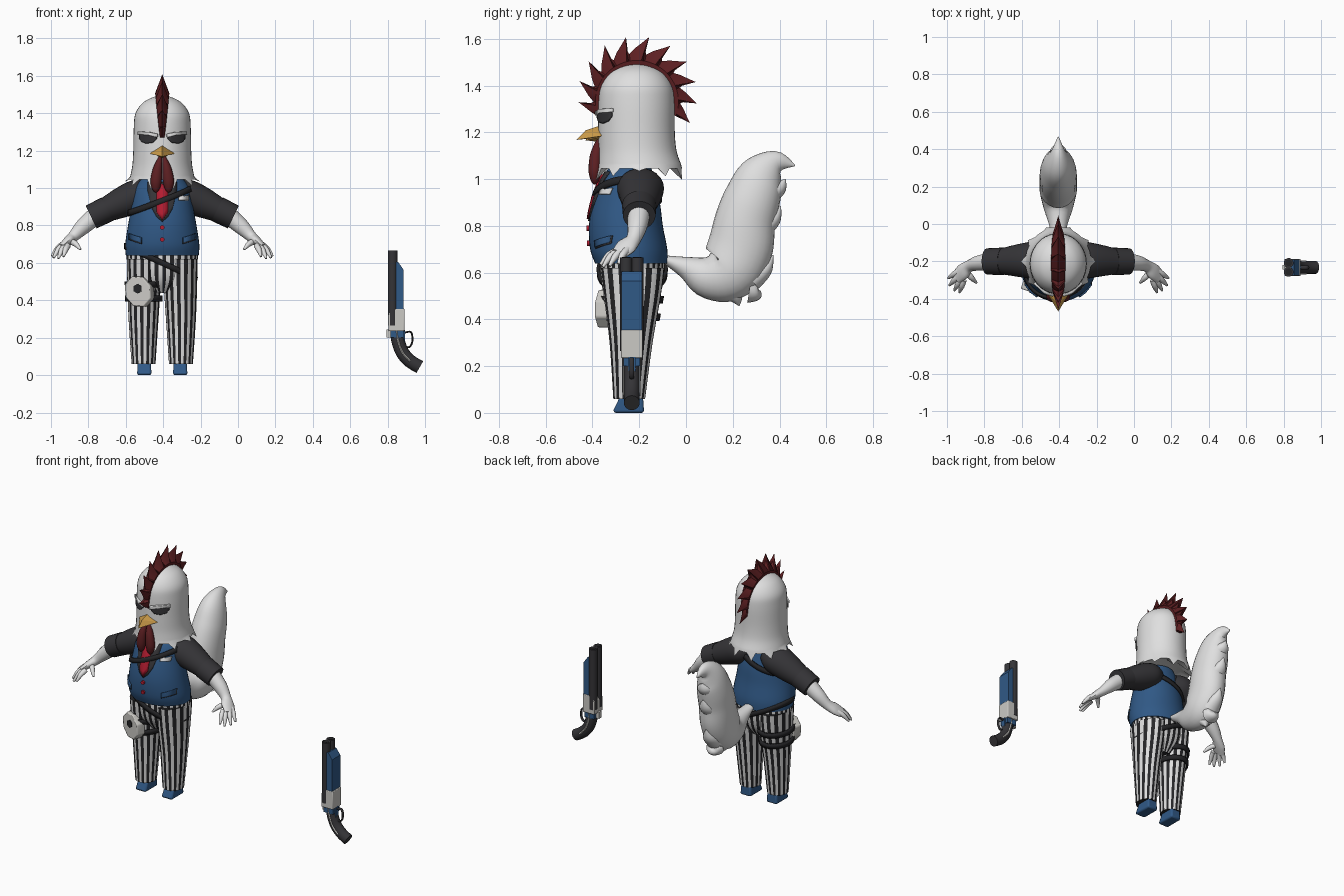
import bpy, bmesh
from math import sin, cos, pi, sqrt, radians
from mathutils import Vector, Matrix

cube = bpy.data.objects.get("Cube")
if cube:
    bpy.data.objects.remove(cube)


def material(name, *rgb):
    m = bpy.data.materials.new(name)
    m.use_nodes = True
    m.diffuse_color = (*rgb, 1)
    node = next(n for n in m.node_tree.nodes if n.type == 'BSDF_PRINCIPLED')
    node.inputs["Base Color"].default_value = (*rgb, 1)
    return m


WHITE = material("feather white", .74, .74, .74)
BLUE = material("vest blue", .03, .1, .24)
DARK = material("charcoal", .035, .034, .038)
BLACK = material("strap black", .018, .018, .02)
COMB = material("comb maroon", .11, .014, .016)
RED = material("tie red", .45, .012, .03)
GOLD = material("beak gold", .62, .34, .07)
CREAM = material("pale metal", .6, .59, .56)

origin = Vector((-.405, 0, 0))


def finish(name, bm, mats, solid=0, bevel=0, angle=.7):
    bmesh.ops.recalc_face_normals(bm, faces=bm.faces)
    mesh = bpy.data.meshes.new(name)
    bm.to_mesh(mesh)
    bm.free()
    for m in mats if isinstance(mats, list) else [mats]:
        mesh.materials.append(m)
    mesh.shade_smooth()
    mesh.set_sharp_from_angle(angle=angle)
    ob = bpy.data.objects.new(name, mesh)
    ob.location = origin
    bpy.context.collection.objects.link(ob)
    if solid:
        mod = ob.modifiers.new("thickness", 'SOLIDIFY')
        mod.thickness, mod.offset = solid, 0
    if bevel:
        mod = ob.modifiers.new("bevel", 'BEVEL')
        mod.width, mod.segments = bevel, 2
    return ob


def skin(name, rings, mats, rule=None, cap=True, wrap=True, **kw):
    bm = bmesh.new()
    grid = [[bm.verts.new(p) for p in r] for r in rings]
    n = len(rings[0])
    for a, b in zip(grid, grid[1:]):
        for i in range(n if wrap else n - 1):
            k = (i + 1) % n
            f = bm.faces.new((a[i], a[k], b[k], b[i]))
            f.material_index = rule(i) if rule else 0
    if cap:
        bm.faces.new(grid[0])
        bm.faces.new(grid[-1])
    return finish(name, bm, mats, **kw)


def hull(name, pts, mat, bevel=0):
    bm = bmesh.new()
    for p in pts:
        bm.verts.new(p)
    res = bmesh.ops.convex_hull(bm, input=bm.verts)
    bmesh.ops.dissolve_limit(bm, angle_limit=.02, verts=bm.verts, edges=bm.edges)
    return finish(name, bm, mat, bevel=bevel, angle=.4)


def cylinder(name, loc, r, depth, mat, n=20, rot=None, scale=(1, 1, 1), bevel=0):
    bm = bmesh.new()
    m = Matrix.Translation(loc) @ (rot or Matrix()) @ Matrix.Diagonal((*scale, 1))
    bmesh.ops.create_cone(bm, cap_ends=True, segments=n, radius1=r, radius2=r, depth=depth, matrix=m)
    return finish(name, bm, mat, bevel=bevel)


def spline(rows, k=5):
    out = []
    for i in range(len(rows) - 1):
        p0, p1, p2 = rows[max(i - 1, 0)], rows[i], rows[i + 1]
        p3 = rows[min(i + 2, len(rows) - 1)]
        for j in range(k):
            t = j / k
            out.append(tuple(b + .5 * t * (c - a + t * (2 * a - 5 * b + 4 * c - d + t * (3 * (b - c) + d - a)))
                             for a, b, c, d in zip(p0, p1, p2, p3)))
    return out + [rows[-1]]


# Section rows are (z, centre x, radius x, centre y, radius y)
def ellipse(row, n):
    z, cx, rx, cy, ry = row
    return [Vector((cx + rx * cos(2 * pi * i / n), cy + ry * sin(2 * pi * i / n), z)) for i in range(n)]


def section(rows, z):
    for a, b in zip(rows, rows[1:]):
        if z <= b[0]:
            t = max(0, (z - a[0]) / (b[0] - a[0]))
            return [p + t * (q - p) for p, q in zip(a, b)]
    return rows[-1]


def front_y(rows, x, z):
    _, cx, rx, cy, ry = section(rows, z)
    return cy - ry * sqrt(max(0, 1 - ((x - cx) / rx) ** 2))


def plate(name, rows, cols, mat, lift=.005, thick=.008):
    # Thin panel following the front of a body; columns are (x, top, bottom)
    rings = []
    for x, top, low in cols:
        zs = [low + (top - low) * j / 6 for j in range(7)]
        rings.append([(x, front_y(rows, x, z) - lift, z) for z in zs])
    return skin(name, rings, mat, cap=False, wrap=False, solid=thick)


def band(name, rows, z0, tilt, width, mat, n=40):
    rings = []
    for dz in (-width / 2, width / 2):
        ring = []
        for i in range(n):
            a = 2 * pi * i / n
            z = z0 + tilt * cos(a) + dz
            _, cx, rx, cy, ry = section(rows, z)
            ring.append((cx + (rx + .007) * cos(a), cy + (ry + .007) * sin(a), z))
        rings.append(ring)
    return skin(name, rings, mat, cap=False, solid=.014)


def tube(name, rows, mat, ref=(0, 1, 0), n=16, k=5):
    # Rows are (x, y, z, in-plane radius, radius along ref)
    rows, rings = spline(rows, k), []
    pts = [Vector(r[:3]) for r in rows]
    for i, r in enumerate(rows):
        t = (pts[min(i + 1, len(pts) - 1)] - pts[max(i - 1, 0)]).normalized()
        v = Vector(ref)
        v = (v - t * v.dot(t)).normalized()
        u = t.cross(v)
        rings.append([pts[i] + u * r[3] * cos(2 * pi * j / n) + v * r[4] * sin(2 * pi * j / n) for j in range(n)])
    return skin(name, rings, mat)


def box(x0, x1, y0, y1, z0, z1):
    return [(x, y, z) for x in (x0, x1) for y in (y0, y1) for z in (z0, z1)]


# Head with a jagged feather hem
head = spline([(1.06, 0, .172, -.2, .18), (1.12, 0, .16, -.208, .168), (1.2, 0, .155, -.212, .164),
               (1.33, 0, .152, -.212, .163), (1.4, 0, .143, -.212, .152), (1.455, 0, .105, -.212, .114),
               (1.485, 0, .052, -.212, .057), (1.495, 0, .004, -.212, .004)])
hem = []
for i, p in enumerate(ellipse((1.045, 0, .176, -.2, .183), 40)):
    if i % 4 == 0:
        p = Vector((p.x * 1.14, -.2 + (p.y + .2) * 1.05, 1.035 - .04 * abs(sin(2 * pi * i / 40))))
    hem.append(p)
skin("head", [ellipse((1.07, 0, .12, -.2, .12), 40), hem] + [ellipse(r, 40) for r in head], WHITE)

# Comb of swept spikes with a lens-shaped section
rings, spikes = [], 11
for k in range(spikes):
    for off, mid, r in ((0, 0, .205), (.35, .3, .228), (.7, .55, .252), (.98, .75, .28), (.85, .9, .235)):
        u = (k + mid) / spikes
        r *= .86 + .15 * sin(pi * u)
        t = .012 + .026 * sin(pi * u)
        a, b = (radians(200 - 222 * (k + o) / spikes) for o in (off, mid))
        at = lambda x, ang, rad: (x, -.21 + rad * cos(ang), 1.33 + rad * sin(ang))
        rings.append([at(0, a, r), at(t, b, .178), at(t * .8, b, .13), at(-t * .8, b, .13), at(-t, b, .178)])
skin("comb", rings, COMB, angle=.5)

# Beak, wattles, eyes and brows
hull("upper_beak", [(0, -.468, 1.168), (0, -.43, 1.208), (0, -.36, 1.232), (.072, -.35, 1.186),
                    (-.072, -.35, 1.186), (0, -.37, 1.178)], GOLD)
hull("lower_beak", [(0, -.43, 1.166), (0, -.36, 1.158), (.05, -.35, 1.184), (-.05, -.35, 1.184), (0, -.42, 1.18)], GOLD)
for s, side in ((1, "left"), (-1, "right")):
    skin(side + "_wattle", [ellipse(r, 16) for r in spline([
        (.976, s * .034, .004, -.39, .004), (.995, s * .034, .02, -.39, .018), (1.04, s * .033, .03, -.39, .027),
        (1.11, s * .024, .024, -.385, .024), (1.17, s * .01, .008, -.37, .012)])], COMB)
    plate(side + "_eye", head, [(s * x, t, b) for x, t, b in (
        (.03, 1.272, 1.262), (.05, 1.28, 1.243), (.085, 1.287, 1.238), (.11, 1.287, 1.248), (.122, 1.286, 1.268))], DARK)
    plate(side + "_brow", head, [(s * x, t, b) for x, t, b in (
        (.025, 1.29, 1.272), (.07, 1.3, 1.283), (.125, 1.303, 1.287))], WHITE, .006, .02)

# Vest with shirt opening, tie, buttons and pockets
vest = spline([(.64, 0, .195, -.234, .155), (.7, 0, .198, -.245, .165), (.8, 0, .183, -.257, .158),
               (.9, 0, .165, -.255, .143), (1, 0, .145, -.25, .112), (1.06, 0, .1, -.235, .085)])
skin("vest", [ellipse(r, 40) for r in vest], BLUE)
plate("shirt_front", vest, [(x, 1.03, b) for x, b in (
    (-.078, .99), (-.055, .89), (-.03, .845), (0, .82), (.03, .845), (.055, .89), (.078, .99))], DARK, .003, .006)
plate("tie", vest, [(-.03, 1.02, .87), (0, 1.02, .83), (.03, 1.02, .87)], RED, .009)
turn = Matrix.Rotation(pi / 2, 4, 'X')
for i, z in enumerate((.79, .725)):
    cylinder("vest_button_%d" % i, (0, front_y(vest, 0, z) - .004, z), .012, .014, RED, 12, turn)
for s, side in ((1, "left"), (-1, "right")):
    plate(side + "_pocket_edge", vest, [(s * x, t, t - .034) for x, t in ((.11, .736), (.145, .746), (.178, .758))], DARK, .003, .006)
    plate(side + "_pocket", vest, [(s * x, t, t - .028) for x, t in ((.112, .736), (.145, .746), (.176, .758))], BLUE, .007)
plate("handkerchief", vest, [(.09, .962, .935), (.115, .957, .935), (.14, .962, .935)], WHITE, .008)
band("chest_strap", vest, .932, .065, .03, BLACK)

# Striped trousers and shoes
stripe = lambda i: (i // 2) % 2
hips = spline([(.44, 0, .08, -.23, .07), (.5, 0, .165, -.23, .115), (.57, 0, .187, -.23, .135), (.66, 0, .19, -.23, .14)])
skin("trouser_hips", [ellipse(r, 112) for r in hips], [BLACK, WHITE], stripe)
for s, side in ((1, "left"), (-1, "right")):
    leg = spline([(.06, s * .1, .064, -.243, .068), (.3, s * .1, .08, -.235, .092),
                  (.5, s * .097, .09, -.23, .122), (.62, s * .097, .092, -.23, .137)])
    skin(side + "_trouser_leg", [ellipse(r, 56) for r in leg], [BLACK, WHITE], stripe)
    x = s * .096
    hull(side + "_shoe", box(x - .038, x + .038, -.31, -.18, 0, .012) + box(x - .034, x + .034, -.275, -.185, .05, .085), BLUE, .01)
band("hip_belt", hips, .6, -.09, .032, BLACK)
for i, z in enumerate((.485, .41)):
    band("thigh_strap_%d" % i, leg, z, 0, .03, BLACK)

# Thigh pouch with a dark hexagonal badge
face = Matrix.Rotation(radians(-18), 4, 'Z') @ turn
cylinder("pouch", (-.122, -.34, .447), .08, .06, CREAM, 8, face @ Matrix.Rotation(pi / 8, 4, 'Z'), (.95, 1.1, 1), .006)
cylinder("pouch_badge", (-.132, -.37, .462), .026, .008, BLACK, 6, face)

# Arms: rolled sleeves, forearms and hands
for s, side in ((1, "left"), (-1, "right")):
    def limb(name, rows, mat, **kw):
        tube(side + name, [(s * r[0], *r[1:]) for r in rows], mat, **kw)
    limb("_sleeve", [(.06, -.2, .985, .06, .07), (.12, -.195, .965, .085, .1), (.2, -.195, .93, .084, .09),
                     (.31, -.2, .88, .064, .068)], DARK, n=24)
    limb("_cuff", [(.295, -.2, .887, .07, .074), (.38, -.2, .845, .067, .07)], DARK, n=24, k=1)
    limb("_forearm", [(.34, -.2, .865, .05, .05), (.42, -.208, .797, .043, .042), (.475, -.225, .742, .03, .032),
                      (.51, -.255, .712, .024, .044), (.545, -.285, .682, .014, .036)], WHITE)
    for i, (b, t) in enumerate((((.53, -.25, .7), (.59, -.29, .637)), ((.53, -.275, .695), (.582, -.328, .628)),
                                ((.52, -.295, .69), (.556, -.356, .624)), ((.505, -.3, .692), (.528, -.366, .634)),
                                ((.49, -.26, .715), (.437, -.315, .672)))):
        m = [(p + q) / 2 for p, q in zip(b, t)]
        m[2] += .008
        limb("_finger_%d" % i, [(*b, .016, .016), (*m, .015, .015), (*t, .006, .006)], WHITE, n=10)

# Tail plume and its feather tufts
tube("tail", [(0, y, z, r, w) for y, z, r, w in (
    (-.1, .66, .015, .03), (0, .622, .048, .05), (.09, .585, .095, .08), (.18, .605, .13, .1), (.23, .7, .14, .1),
    (.253, .82, .13, .1), (.285, .92, .12, .095), (.325, 1.015, .098, .075), (.39, 1.072, .05, .037),
    (.466, 1.058, .003, .003))], WHITE, (1, 0, 0), 24)
for i, (a, b, c, d) in enumerate(((.17, .55, .228, .458), (.28, .57, .372, .675), (.27, .52, .32, .52),
                                  (.32, .79, .405, .885), (.35, .94, .425, 1.0))):
    tube("tail_tuft_%d" % i, [(0, a, b, .05, .06), (0, (a + c) / 2 + .012, (b + d) / 2 - .005, .034, .04),
                              (0, c, d, .002, .002)], WHITE, (1, 0, 0))

# Separate double-barrelled gun
origin = Vector((0, -.232, 0))
for i, y in enumerate((-.024, .024)):
    cylinder("barrel_%d" % i, (.827, y, .465), .026, .4, DARK)
    cylinder("bore_%d" % i, (.827, y, .664), .018, .006, BLACK)
hull("fore_end", box(.84, .884, -.043, .043, .27, .565) + box(.84, .856, -.043, .043, .565, .605), BLUE)
hull("receiver", box(.805, .89, -.046, .046, .235, .32) + box(.82, .89, -.046, .046, .32, .355), CREAM, .004)
hull("receiver_base", box(.815, .885, -.036, .036, .2, .238), BLUE)
hull("trigger_plate", box(.87, .892, -.015, .015, .145, .24), BLUE)
hull("hammer", box(.793, .815, -.012, .012, .2, .245), CREAM)
tube("trigger_guard", [(x, 0, z, .005, .01) for x, z in (
    (.885, .225), (.925, .23), (.932, .18), (.915, .15), (.885, .155))], DARK, n=8)
grip = [(.848, .235), (.857, .18), (.88, .12), (.92, .075), (.972, .043)]
tube("grip", [(x, 0, z, .036, .034) for x, z in grip], DARK)
tube("grip_inlay", [(x, 0, z, .012, .038) for x, z in grip[:4]], CREAM)
